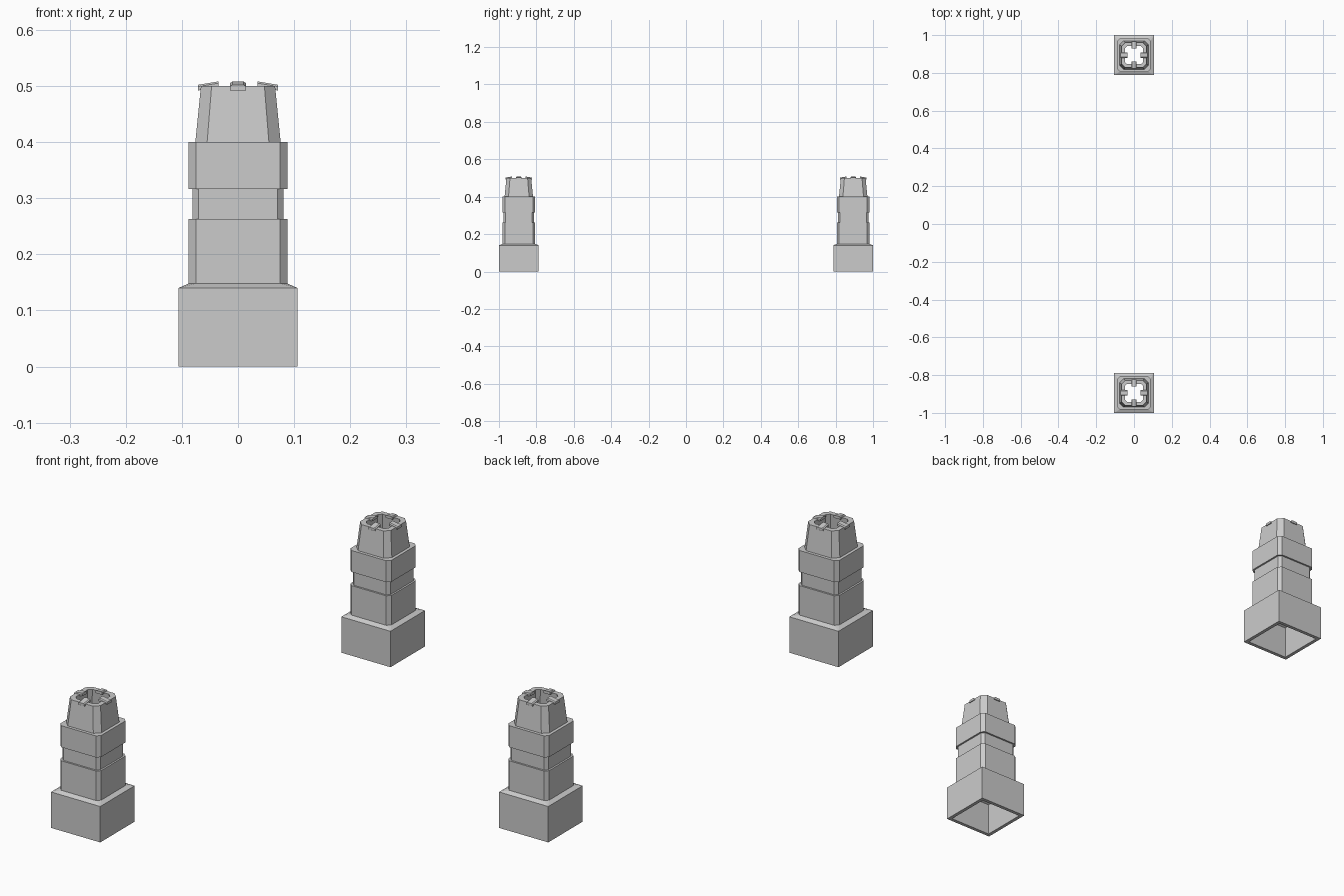
import bpy, bmesh
from mathutils import Matrix
from math import pi

cube = bpy.data.objects.get("Cube")
if cube:
    bpy.data.objects.remove(cube, do_unlink=True)

stone = bpy.data.materials.new("light grey stone")
stone.use_nodes = True
GREY = (0.6, 0.6, 0.6, 1)
stone.diffuse_color = GREY
stone.node_tree.nodes["Principled BSDF"].inputs["Base Color"].default_value = GREY


def finish(bm, name, y):
    bmesh.ops.remove_doubles(bm, verts=bm.verts, dist=1e-5)
    bmesh.ops.recalc_face_normals(bm, faces=bm.faces)
    mesh = bpy.data.meshes.new(name)
    bm.to_mesh(mesh)
    bm.free()
    mesh.materials.append(stone)
    obj = bpy.data.objects.new(name, mesh)
    obj.location.y = y
    bpy.context.collection.objects.link(obj)


def ring(bm, w, f, z):
    """Square of half width w whose corners are cut back to f."""
    pts = [(w, -f), (w, f), (f, w), (-f, w), (-w, f), (-w, -f), (-f, -w), (f, -w)]
    return [bm.verts.new((x, y, z)) for x, y in pts]


# Closed section of the hollow tower: half width, flat half width, height
OUTER = [(.106, .106, 0), (.106, .106, .14), (.088, .075, .148),
         (.088, .075, .263), (.081, .07, .263), (.081, .07, .316),
         (.088, .075, .316), (.088, .075, .4), (.076, .055, .4), (.066, .047, .5)]
INNER = [(.048, .036, .5), (.058, .044, .39), (.07, .06, .38),
         (.07, .06, .14), (.092, .092, .13), (.092, .092, 0)]


def tower(name, y):
    bm = bmesh.new()
    rings = [ring(bm, *p) for p in OUTER + INNER]
    for a, b in zip(rings, rings[1:] + rings[:1]):
        for i in range(8):
            j = (i + 1) % 8
            bm.faces.new((a[i], a[j], b[j], b[i]))
    bmesh.ops.dissolve_degenerate(bm, dist=1e-5, edges=bm.edges)
    finish(bm, name, y)


# Four sloping clamps that hook over the rim
def clamps(name, y):
    bm = bmesh.new()
    sections = [(.035, .497, .508), (.071, .492, .502)]
    for k in range(4):
        ends = []
        for x, low, top in sections:
            pts = [(-.014, low), (.014, low), (.014, top - .003), (.010, top), (-.010, top), (-.014, top - .003)]
            ends.append([bm.verts.new(Matrix.Rotation(k * pi / 2, 3, 'Z') @ bm.verts.new((x, s, z)).co)
                         for s, z in pts])
        a, b = ends
        bm.faces.new(a)
        bm.faces.new(b)
        for i in range(6):
            j = (i + 1) % 6
            bm.faces.new((a[i], a[j], b[j], b[i]))
    bmesh.ops.delete(bm, geom=[v for v in bm.verts if not v.link_faces], context='VERTS')
    finish(bm, name, y)


# A matching pair, one at the front and one at the back
for side, y in (("front", -.894), ("back", .894)):
    tower(side + "_tower", y)
    clamps(side + "_rim_clamps", y)
